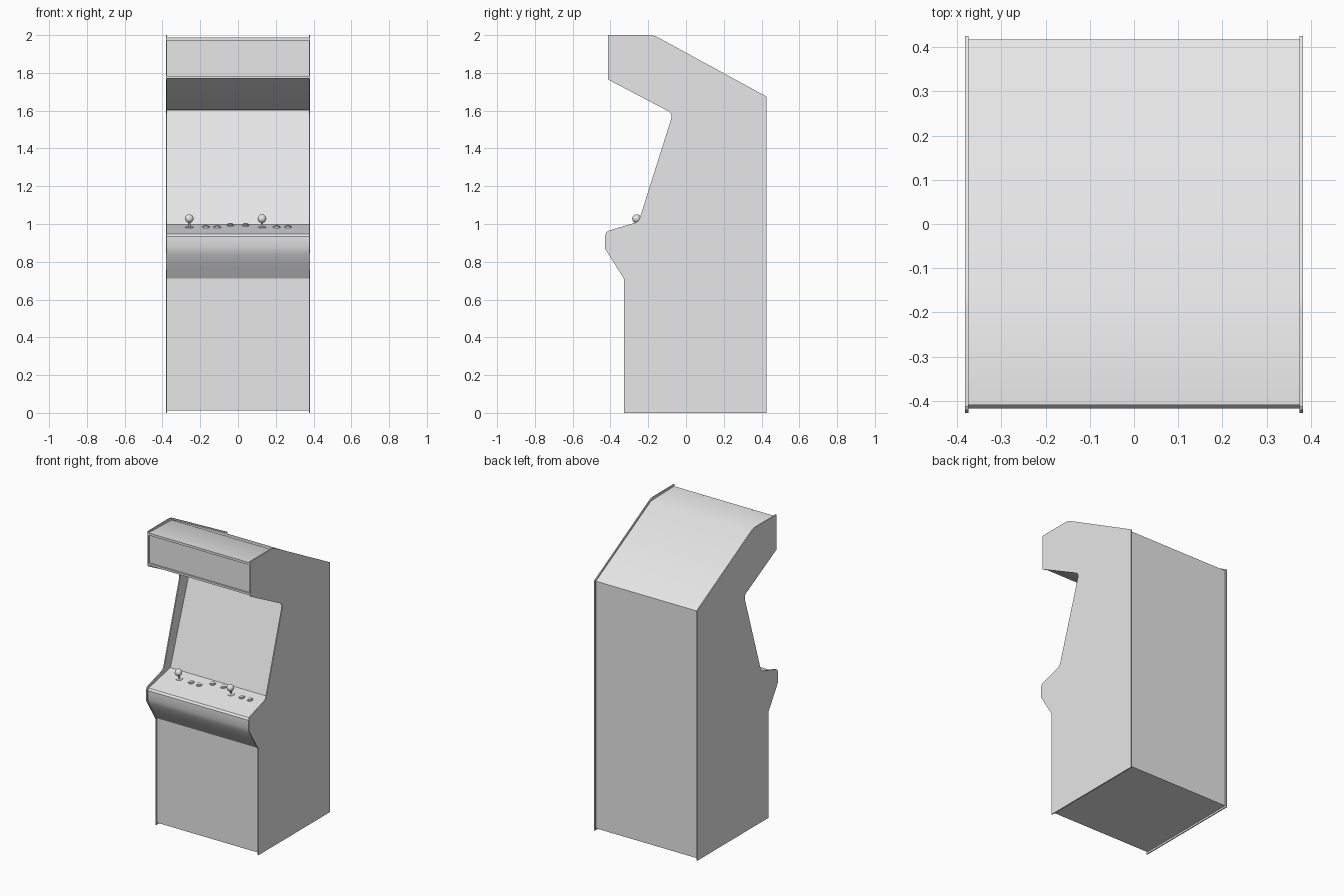
import bpy, bmesh, math
from mathutils import Matrix, Vector

if "Cube" in bpy.data.objects:
    bpy.data.objects.remove(bpy.data.objects["Cube"])

mat = bpy.data.materials.new("light grey")
mat.diffuse_color = (0.8, 0.8, 0.8, 1)
mat.use_nodes = True
mat.node_tree.nodes["Principled BSDF"].inputs["Base Color"].default_value = mat.diffuse_color


def finish(bm, name, angle=30):
    bmesh.ops.recalc_face_normals(bm, faces=bm.faces)
    me = bpy.data.meshes.new(name)
    bm.to_mesh(me)
    bm.free()
    ob = bpy.data.objects.new(name, me)
    bpy.context.collection.objects.link(ob)
    me.materials.append(mat)
    bpy.ops.object.select_all(action='DESELECT')
    ob.select_set(True)
    bpy.context.view_layer.objects.active = ob
    bpy.ops.object.shade_smooth_by_angle(angle=math.radians(angle))
    return ob


def prism(name, profile, x0, x1):
    """Extrude a (y, z) outline from x0 to x1."""
    bm = bmesh.new()
    f = bm.faces.new([bm.verts.new((x0, y, z)) for y, z in profile])
    out = bmesh.ops.extrude_face_region(bm, geom=[f])
    moved = [v for v in out["geom"] if isinstance(v, bmesh.types.BMVert)]
    bmesh.ops.translate(bm, verts=moved, vec=(x1 - x0, 0, 0))
    return finish(bm, name)


def box(name, x, y, z):
    prism(name, [(y[0], z[0]), (y[1], z[0]), (y[1], z[1]), (y[0], z[1])], *x)


# side panels, with the stepped cabinet silhouette
side = [(-0.328, 0), (0.426, 0), (0.426, 1.675), (-0.145, 1.986), (-0.165, 1.995),
        (-0.19, 2.0), (-0.413, 2.0), (-0.413, 1.765), (-0.093, 1.597), (-0.081, 1.586),
        (-0.077, 1.573), (-0.079, 1.555), (-0.245, 1.03), (-0.253, 1.016), (-0.268, 1.007),
        (-0.408, 0.965), (-0.421, 0.957), (-0.428, 0.94), (-0.428, 0.868), (-0.328, 0.71)]
for s, n in ((-1, "left"), (1, "right")):
    prism(n + "_side_panel", side, s * 0.375, s * 0.382)

# cabinet body: front, curved apron, control deck, recessed screen, marquee, roof, back
body = [(-0.32, 0.012), (0.418, 0.012), (0.418, 1.668), (-0.165, 1.982), (-0.40, 1.988),
        (-0.40, 1.775), (-0.08, 1.603), (0.035, 1.6), (-0.18, 0.998), (-0.39, 0.953),
        (-0.408, 0.948), (-0.418, 0.935), (-0.418, 0.88), (-0.404, 0.84), (-0.365, 0.78),
        (-0.32, 0.712)]
prism("cabinet_body", body, -0.3755, 0.3755)

# rails that hold the marquee
box("marquee_top_rail", (-0.375, 0.375), (-0.41, -0.399), (1.972, 1.988))
box("marquee_bottom_rail", (-0.375, 0.375), (-0.41, -0.399), (1.77, 1.784))

# controls stand square to the sloping deck
SLOPE = 0.045 / 0.21
TILT = Matrix.Rotation(math.atan(SLOPE), 4, 'X')


def deck(x, y):
    return Matrix.Translation((x, y, 0.998 + (y + 0.18) * SLOPE)) @ TILT


def disc(bm, m, r0, r1, z0, z1, n=20):
    bmesh.ops.create_cone(bm, cap_ends=True, segments=n, radius1=r0, radius2=r1,
                          depth=z1 - z0, matrix=m @ Matrix.Translation((0, 0, (z0 + z1) / 2)))


# buttons: collar plus plunger
buttons = [(-0.17, -0.252), (-0.11, -0.254), (-0.04, -0.21), (0.04, -0.21),
           (0.205, -0.252), (0.265, -0.252)]
for i, (x, y) in enumerate(buttons):
    bm = bmesh.new()
    m = deck(x, y)
    disc(bm, m, 0.02, 0.018, -0.003, 0.005)
    disc(bm, m, 0.013, 0.012, 0.004, 0.009)
    finish(bm, "button_%d" % (i + 1))

# joysticks: dust washer, shaft and ball
for i, x in enumerate((-0.258, 0.127)):
    bm = bmesh.new()
    m = deck(x, -0.252)
    disc(bm, m, 0.023, 0.02, -0.003, 0.003)
    disc(bm, m, 0.006, 0.005, 0.002, 0.03, 12)
    bmesh.ops.create_uvsphere(bm, u_segments=20, v_segments=12, radius=0.023,
                              matrix=m @ Matrix.Translation((0, 0, 0.047)))
    finish(bm, "joystick_%d" % (i + 1))
